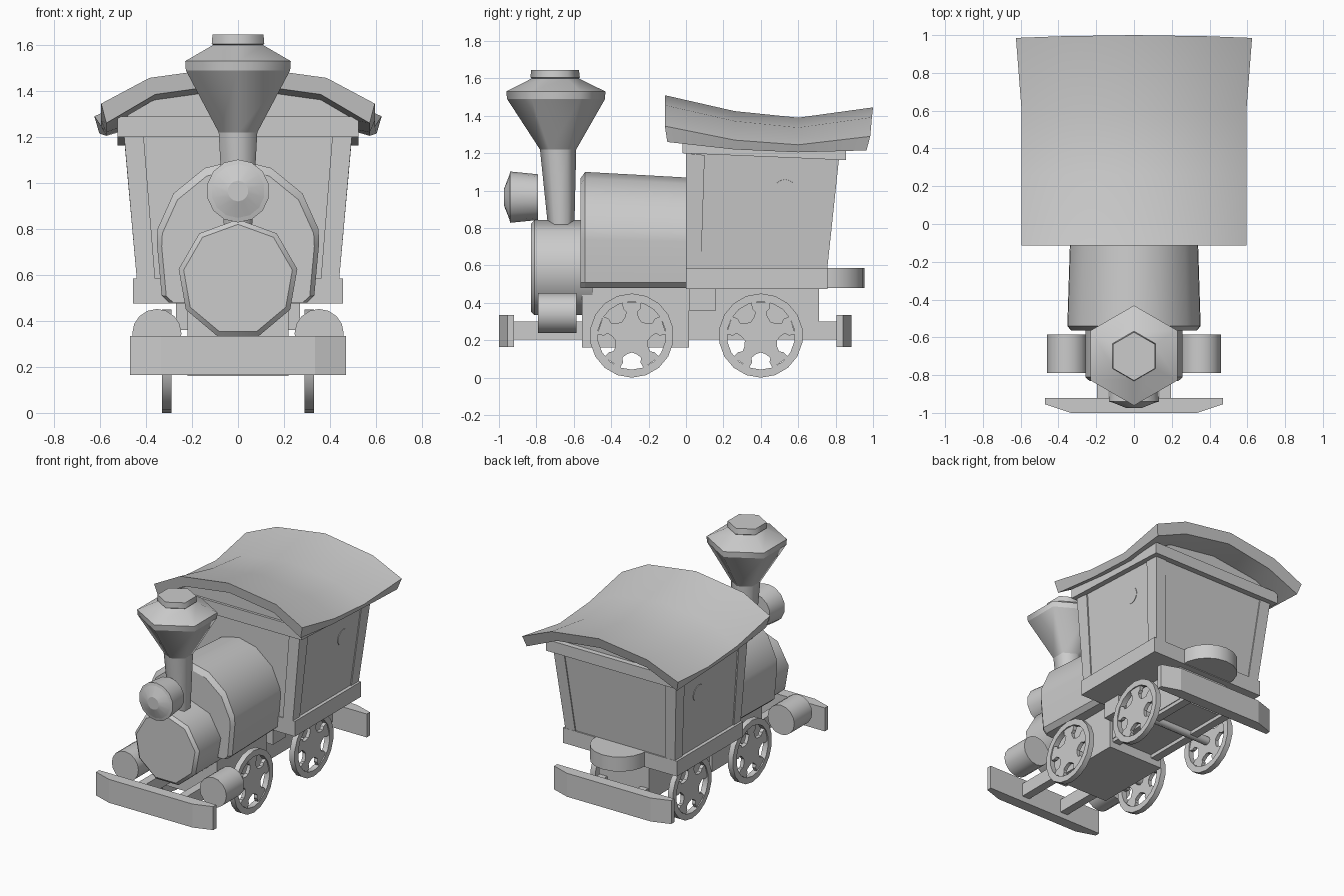
import bpy, bmesh
from math import sin, cos, pi, radians, atan2
from mathutils import Vector

cube = bpy.data.objects.get("Cube")
if cube:
    bpy.data.objects.remove(cube)

grey = bpy.data.materials.new("plain grey")
grey.use_nodes = True
COLOUR = (0.6, 0.6, 0.6, 1)
grey.diffuse_color = COLOUR
grey.node_tree.nodes["Principled BSDF"].inputs["Base Color"].default_value = COLOUR


def loft(name, rings, angle=30, closed=False, sharp_rings=False):
    """Skin a list of equal-length point rings; edges steeper than angle stay sharp."""
    bm = bmesh.new()
    loops = [[bm.verts.new(p) for p in r] for r in rings]
    n = len(rings[0])
    pairs = list(zip(loops, loops[1:]))
    if closed:
        pairs.append((loops[-1], loops[0]))
    else:
        bm.faces.new(loops[0])
        bm.faces.new(loops[-1])
    for a, b in pairs:
        for i in range(n):
            j = (i + 1) % n
            bm.faces.new((a[i], a[j], b[j], b[i]))
    bmesh.ops.recalc_face_normals(bm, faces=bm.faces)
    for f in bm.faces:
        f.smooth = True
    for e in bm.edges:
        e.smooth = e.calc_face_angle(0) < radians(angle)
    if sharp_rings:
        for loop in loops:
            for i in range(n):
                bm.edges.get((loop[i - 1], loop[i])).smooth = False
    mesh = bpy.data.meshes.new(name)
    bm.to_mesh(mesh)
    bm.free()
    mesh.materials.append(grey)
    obj = bpy.data.objects.new(name, mesh)
    bpy.context.collection.objects.link(obj)
    return obj


def ring(n, r, centre, axis, phase=90):
    """Circle of n points around the given axis."""
    pts = []
    for i in range(n):
        a = radians(phase) + 2 * pi * i / n
        u, v = r * cos(a), r * sin(a)
        off = {"x": (0, u, v), "y": (u, 0, v), "z": (u, v, 0)}[axis]
        pts.append(Vector(centre) + Vector(off))
    return pts


def rect(x0, x1, y0, y1, z0, z1=None):
    """Rectangle whose height runs from z0 at the front to z1 at the back."""
    z1 = z0 if z1 is None else z1
    return [(x0, y0, z0), (x1, y0, z0), (x1, y1, z1), (x0, y1, z1)]


def box(name, x0, x1, y0, y1, z0, z1):
    return loft(name, [rect(x0, x1, y0, y1, z0), rect(x0, x1, y0, y1, z1)])


def mirrored(half):
    """Complete a half section of (x, z) points that starts on the centre line."""
    return half + [(-x, z) for x, z in reversed(half) if x]


# Chassis
box("front_frame", -.22, .22, -.555, .015, .16, .485)
box("rear_frame", -.2, .2, 0, .71, .23, .48)
box("step_block", -.27, .27, .015, .16, .36, .48)
for side, s in (("left", 1), ("right", -1)):
    box(side + "_rail", s * .135, s * .195, -.93, .82, .205, .3)

# Bumper beams with swept-back ends
for name, y, d in (("front_bumper", -.92, -1), ("rear_bumper", .805, 1)):
    plan = [(-.47, 0), (-.47, .035), (-.335, .08), (.335, .08), (.47, .035), (.47, 0)]
    loft(name, [[(x, y + d * t, z) for x, t in plan] for z in (.165, .335)], angle=10)

# Wheels: rim, star spokes and axle
for end, wy in (("front", -.29), ("rear", .4)):
    for side, s in (("left", 1), ("right", -1)):
        tag = f"{end}_{side}_wheel"
        prof = [(.29, .225), (.33, .225), (.33, .182), (.29, .182)]
        loft(tag + "_rim", [ring(18, r, (s * x, wy, .225), "x") for x, r in prof], closed=True)
        star = []
        for k in range(5):
            for r, a in ((.09, -36), (.105, -20), (.13, -13), (.15, -18), (.185, -16),
                         (.185, 16), (.15, 18), (.13, 13), (.105, 20)):
                t = radians(90 + 72 * k + a)
                star.append((wy + r * cos(t), .225 + r * sin(t)))
        loft(tag + "_spokes", [[(s * x, y, z) for y, z in star] for x in (.297, .323)])
    loft(end + "_axle", [ring(8, .03, (x, wy, .225), "x") for x in (-.3, .3)], angle=50)

# Steam cylinders
for side, s in (("left", 1), ("right", -1)):
    loft(side + "_cylinder", [ring(16, .107, (s * .353, y, .345), "y") for y in (-.79, -.585)])

# Smokebox with nine sides
smoke = [(-.83, .24), (-.81, .262), (-.5, .262)]
loft("smokebox", [ring(9, r, (0, y, .58), "y") for y, r in smoke], angle=42, sharp_rings=True)

# Horseshoe boiler, tapering towards the cab
shell = mirrored([(0, 1.1), (.145, 1.065), (.28, .955), (.35, .8), (.353, .74),
                  (.332, .51), (.3, .48)])
stations = [(-.565, .94), (-.54, 1), (.02, .95)]
loft("boiler", [[(x * k, y, .48 + (z - .48) * k) for x, z in shell] for y, k in stations],
     angle=35, sharp_rings=True)

# Chimney, six sided and leaning slightly forward
stack = [(.8, .07), (1.22, .097), (1.49, .262), (1.53, .265), (1.6, .125), (1.605, .132), (1.645, .128)]
loft("chimney", [ring(6, r, (0, -.667 - .04 * (z - .8), z), "z") for z, r in stack],
     angle=65, sharp_rings=True)

# Headlamp
lamp = [(-.79, .122), (-.94, .137), (-.945, .117), (-.973, .045)]
loft("headlamp", [ring(14, r, (0, y, .965), "y") for y, r in lamp], sharp_rings=True)

# Cab floor, rear drum and flared walls
box("cab_floor", -.457, .457, 0, .757, .475, .585)
loft("rear_drum", [ring(18, .2, (0, .755, z), "z") for z in (.48, .585)])
i = .008
loft("cab_walls", [rect(-.44 + i, .44 - i, i, .755 - i, .58),
                   rect(-.495 + i, .495 - i, i, .82 - i, 1.21, 1.18)])
for side, s in (("left", 1), ("right", -1)):
    for end, y0, y1, t0, t1 in (("front", 0, .08, 0, .1), ("rear", .67, .755, .72, .82)):
        loft(f"{end}_{side}_pillar", [rect(s * .36, s * .44, y0, y1, .58),
                                      rect(s * .41, s * .495, t0, t1, 1.2, 1.19)])
    # Porthole plate lying on the sloping wall
    slope = atan2(.055, .62)
    out = Vector((s * cos(slope), 0, -sin(slope)))
    up = Vector((s * sin(slope), 0, cos(slope)))
    c = Vector((s * .468, .53, 1.0))
    disc = [(.06 * cos(k * pi / 8), .06 * sin(k * pi / 8)) for k in range(16)]
    loft(side + "_porthole", [[c + out * d + up * v + Vector((0, u, 0)) for u, v in disc]
                              for d in (0, .006)])

# Cornice and gable boards
loft("cornice", [rect(-.525, .525, -.02, .855, 1.2, 1.163),
                 rect(-.525, .525, -.02, .855, 1.29, 1.245)])
for end, y, peak in (("front", 0, 1.415), ("rear", .76, 1.355)):
    board = mirrored([(0, peak), (.36, peak - .05), (.48, peak - .12), (.48, 1.2)])
    loft(end + "_gable", [[(x, y + t, z) for x, z in board] for t in (0, .06)], angle=5)

# Roof: curved section swept along a sagging ridge
roof = []
for y, low_y, h, w, drop, low in ((-.113, -.1, 1.51, .595, .165, 1.26),
                                  (.26, .26, 1.425, .595, .155, 1.22),
                                  (.6, .6, 1.39, .595, .145, 1.205),
                                  (.985, .965, 1.445, .625, .155, 1.215)):
    bow = .015 if y > .9 else 0
    top = [(-w, y, h - drop), (-.385, y + bow * .6, h - .053), (0, y + bow, h),
           (.385, y + bow * .6, h - .053), (w, y, h - drop)]
    under = [(w - .022, low_y, low), (.36, low_y, h - .125), (0, low_y + bow, h - .075),
             (-.36, low_y, h - .125), (-w + .022, low_y, low)]
    roof.append(top + under)
loft("roof", roof, angle=40)
